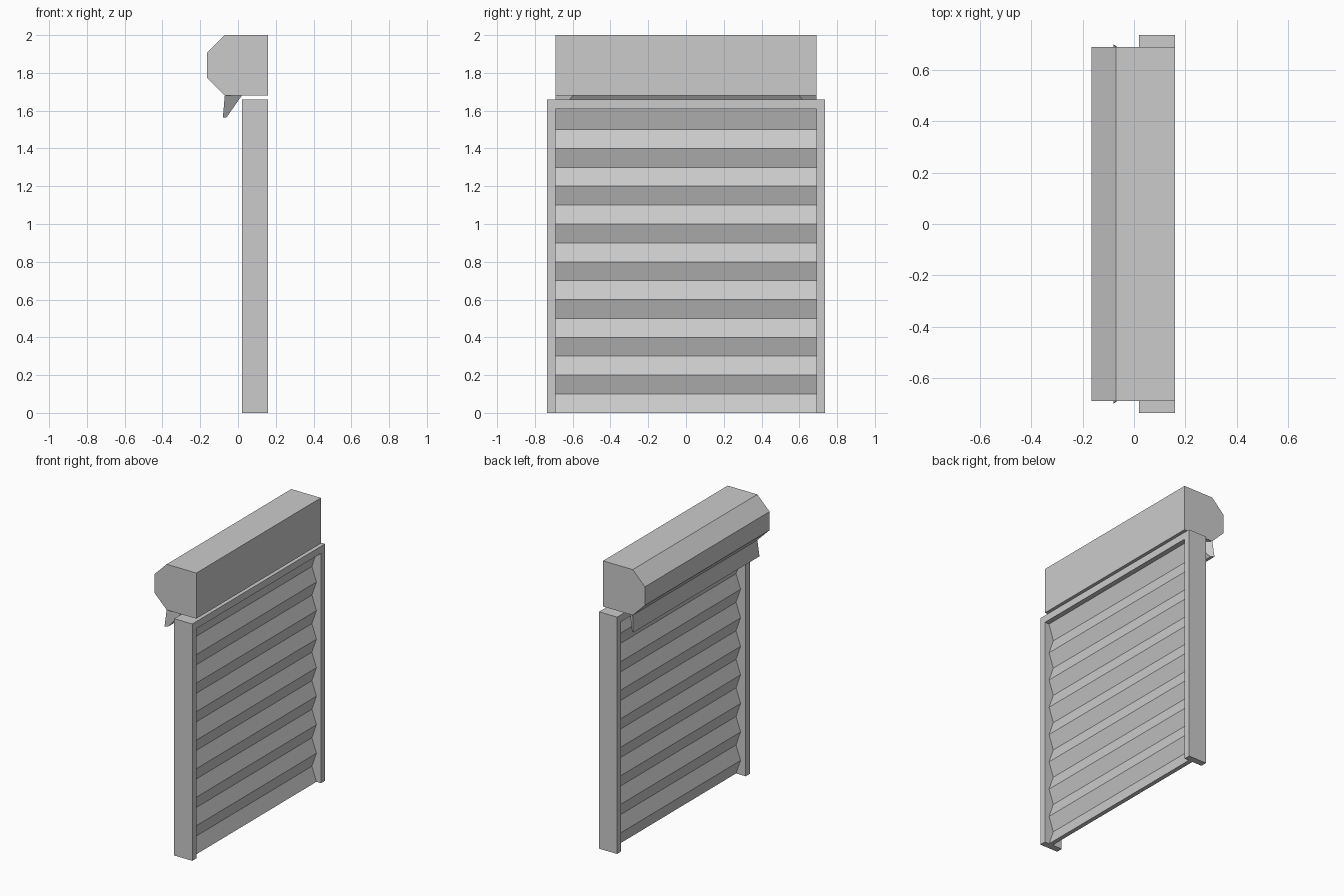
import bpy
import bmesh

cube = bpy.data.objects.get("Cube")
if cube:
    bpy.data.objects.remove(cube, do_unlink=True)

grey = bpy.data.materials.new("light_grey")
grey.use_nodes = True
color = (0.6, 0.6, 0.6, 1)
grey.diffuse_color = color
grey.node_tree.nodes["Principled BSDF"].inputs["Base Color"].default_value = color


def finish(name, bm):
    bmesh.ops.recalc_face_normals(bm, faces=bm.faces)
    mesh = bpy.data.meshes.new(name)
    bm.to_mesh(mesh)
    bm.free()
    mesh.materials.append(grey)
    obj = bpy.data.objects.new(name, mesh)
    bpy.context.collection.objects.link(obj)
    return obj


def loft(name, start, end):
    """Closed solid between two matching loops of points."""
    bm = bmesh.new()
    a = [bm.verts.new(p) for p in start]
    b = [bm.verts.new(p) for p in end]
    bm.faces.new(a)
    bm.faces.new(b)
    for i in range(len(a)):
        j = (i + 1) % len(a)
        bm.faces.new((a[i], a[j], b[j], b[i]))
    return finish(name, bm)


def extrude_y(name, profile, half):
    return loft(name, [(x, -half, z) for x, z in profile],
                [(x, half, z) for x, z in profile])


# Door frame: two jambs joined by a header, open at the bottom
outer, inner, top, header = 0.735, 0.69, 1.66, 1.61
frame = [(-outer, 0), (-outer, top), (outer, top), (outer, 0),
         (inner, 0), (inner, header), (-inner, header), (-inner, 0)]
loft("door_frame", [(0.02, y, z) for y, z in frame],
     [(0.16, y, z) for y, z in frame])

# Corrugated shutter curtain
steps = 16
heights = [header * i / steps if i == steps else 0.1 * i for i in range(steps + 1)]
face = [(0.125 if i % 2 == 0 else 0.09, z) for i, z in enumerate(heights)]
back = [(x - 0.03, z) for x, z in reversed(face)]
extrude_y("shutter_curtain", face + back, inner)

# Roller housing with chamfered outer corners
housing = [(0.16, 1.68), (0.16, 2), (-0.07, 2), (-0.165, 1.905),
           (-0.165, 1.775), (-0.07, 1.68)]
extrude_y("roller_housing", housing, inner)

# Guide lip below the housing, with slanted ends
lip = [(-0.07, 0.69, 1.68), (0.02, 0.6, 1.68),
       (-0.06, 0.685, 1.565), (-0.08, 0.7, 1.565)]
loft("guide_lip", [(x, -y, z) for x, y, z in lip], lip)
